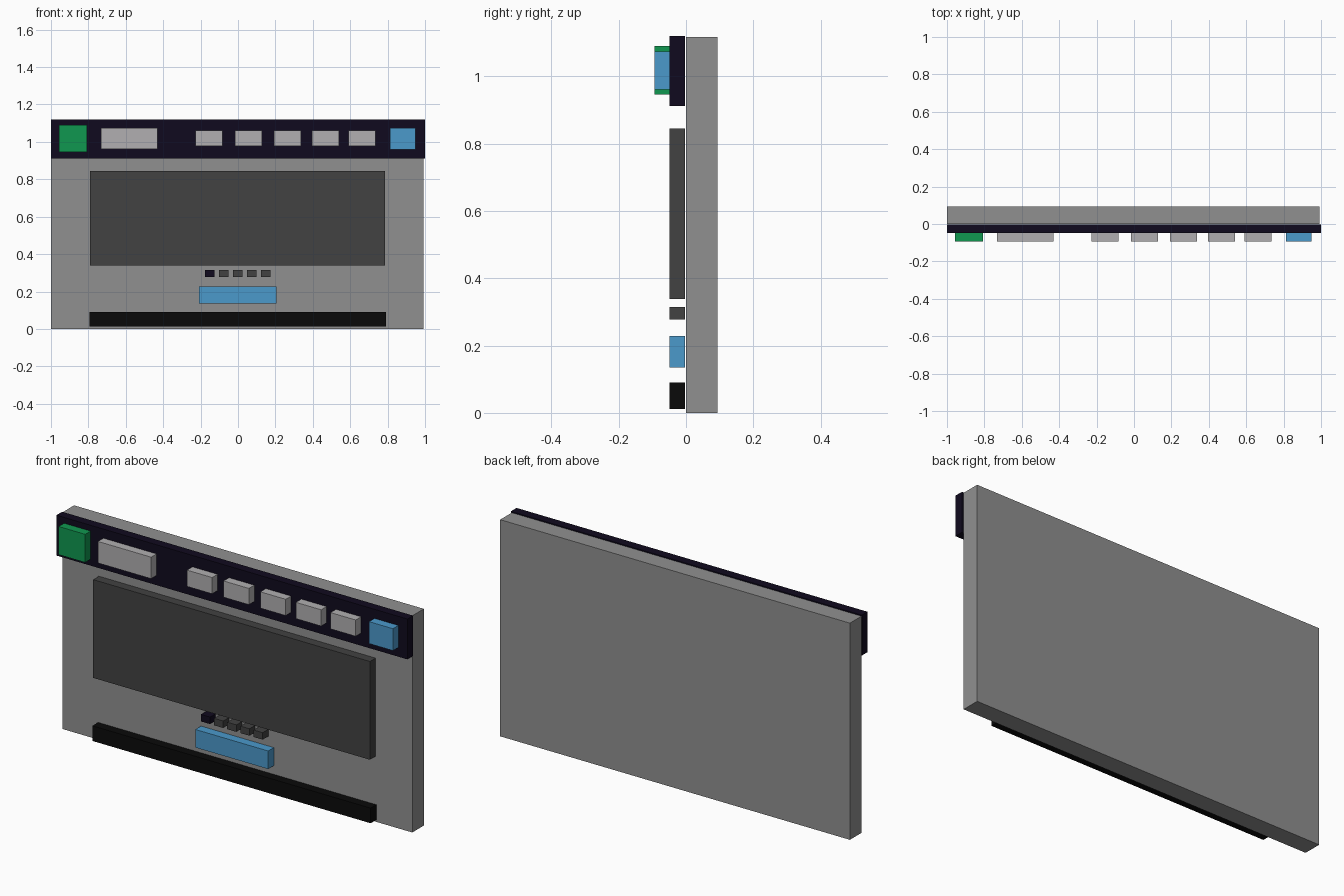
import bpy

if "Cube" in bpy.data.objects:
    bpy.data.objects.remove(bpy.data.objects["Cube"])


def material(name, rgb):
    mat = bpy.data.materials.new(name)
    mat.diffuse_color = (*rgb, 1)
    mat.use_nodes = True
    mat.node_tree.nodes["Principled BSDF"].inputs["Base Color"].default_value = mat.diffuse_color
    return mat


GREY = material("panel_grey", (0.28, 0.28, 0.28))
LIGHT = material("light_grey", (0.44, 0.43, 0.44))
DARK = material("dark_grey", (0.054, 0.054, 0.054))
NAVY = material("navy", (0.005, 0.003, 0.013))
BLACK = material("black", (0.003, 0.003, 0.003))
GREEN = material("green", (0.005, 0.31, 0.08))
BLUE = material("blue", (0.07, 0.32, 0.6))

BACK = (0.0, 0.094)
MIDDLE = (-0.049, -0.003)
FRONT = (-0.093, -0.049)


def box(name, x, y, z, mat):
    """Box spanning the given (min, max) ranges."""
    spans = (x, y, z)
    bpy.ops.mesh.primitive_cube_add(size=1, location=[(a + b) / 2 for a, b in spans])
    obj = bpy.context.object
    obj.name = name
    obj.scale = [b - a for a, b in spans]
    bpy.ops.object.transform_apply(location=False, rotation=False, scale=True)
    obj.data.materials.append(mat)
    return obj


# Backing panel
box("back_panel", (-1, 0.993), BACK, (0, 1.116), GREY)

# Header bar with its blocks
box("header_bar", (-1, 1), MIDDLE, (0.912, 1.12), NAVY)
box("header_badge", (-0.957, -0.806), FRONT, (0.945, 1.09), GREEN)
box("header_title", (-0.733, -0.43), FRONT, (0.962, 1.073), LIGHT)
for i, x in enumerate((-0.226, -0.017, 0.193, 0.395, 0.592)):
    box(f"menu_button_{i + 1}", (x, x + 0.144), FRONT, (0.977, 1.061), LIGHT)
box("header_action_button", (0.812, 0.948), FRONT, (0.96, 1.073), BLUE)

# Main display and the page markers beneath it
box("display_panel", (-0.791, 0.786), MIDDLE, (0.338, 0.844), DARK)
for i in range(5):
    x = -0.177 + 0.075 * i
    box(f"page_marker_{i + 1}", (x, x + 0.052), MIDDLE, (0.278, 0.314),
        NAVY if i == 0 else DARK)

# Lower button and footer
box("lower_button", (-0.209, 0.206), MIDDLE, (0.135, 0.228), BLUE)
box("footer_bar", (-0.795, 0.79), MIDDLE, (0.012, 0.09), BLACK)
